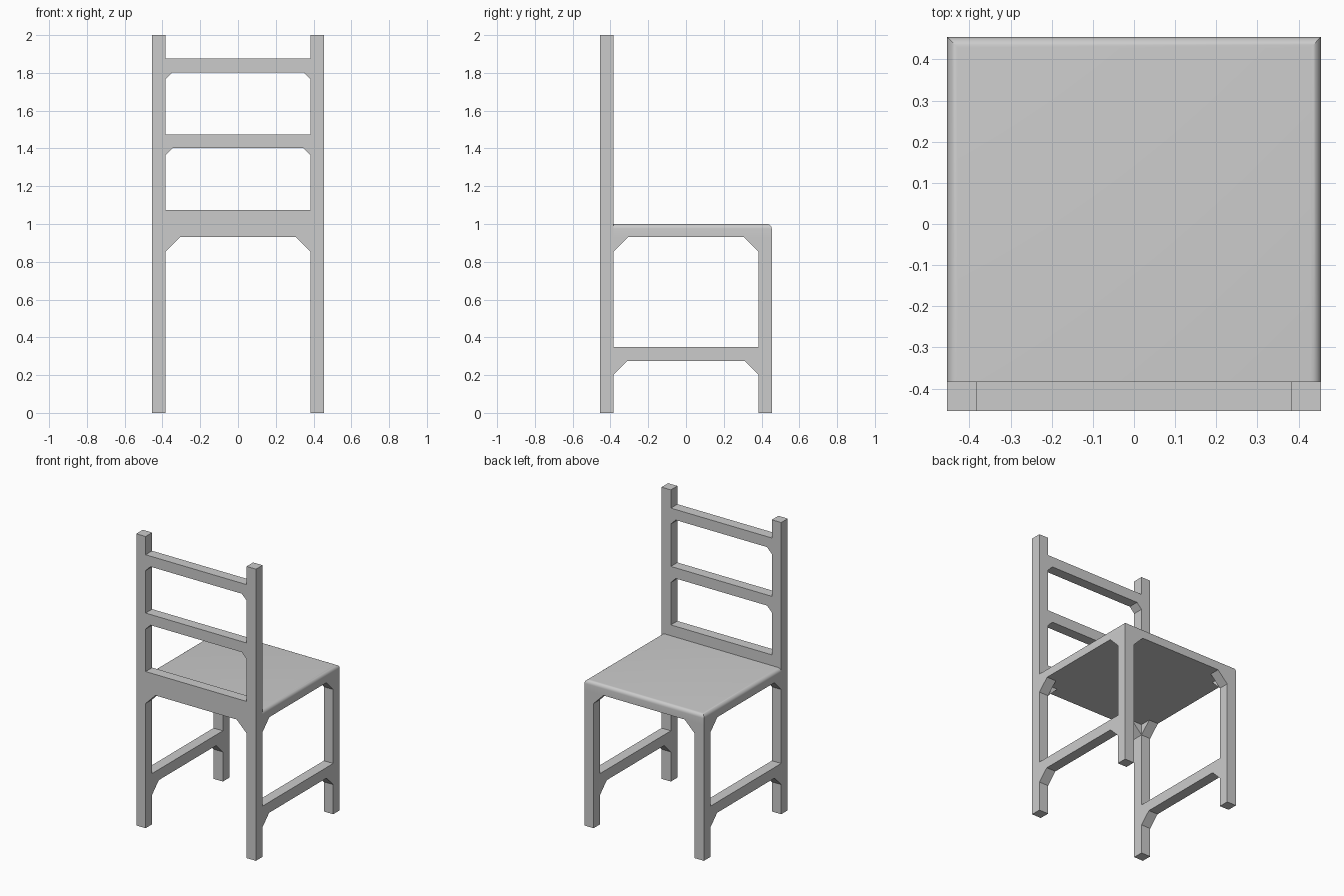
import bpy, bmesh
from mathutils import Vector

if "Cube" in bpy.data.objects:
    bpy.data.objects.remove(bpy.data.objects["Cube"])

OUT, INN = 0.454, 0.383          # outer and inner faces of the legs
MID, THICK = (OUT + INN) / 2, OUT - INN
SEAT_LOW, SEAT_TOP = 0.93, 1.0


def new_object(name, bm):
    bmesh.ops.recalc_face_normals(bm, faces=bm.faces)
    mesh = bpy.data.meshes.new(name)
    bm.to_mesh(mesh)
    bm.free()
    obj = bpy.data.objects.new(name, mesh)
    bpy.context.collection.objects.link(obj)
    return obj


def box(name, x0, x1, y0, y1, z0, z1, radius=0.0):
    bm = bmesh.new()
    bmesh.ops.create_cube(bm, size=1)
    for v in bm.verts:
        v.co = Vector((x1 if v.co.x > 0 else x0, y1 if v.co.y > 0 else y0, z1 if v.co.z > 0 else z0))
    if radius:
        # round the top edges, except the one against the back rail
        edges = [e for e in bm.edges if all(v.co.z == z1 or abs(v.co.z - z1) < 1e-5 for v in e.verts)
                 and any(v.co.y > 0 for v in e.verts)]
        bmesh.ops.bevel(bm, geom=edges, offset=radius, segments=6, profile=0.5, affect='EDGES')
    return new_object(name, bm)


def profile_bar(name, points, axis, offset):
    """Extrude a (along, z) profile to leg thickness; the bar runs along axis."""
    bm = bmesh.new()
    lo, hi = offset - THICK / 2, offset + THICK / 2
    place = (lambda a, d, z: (a, d, z)) if axis == 'X' else (lambda a, d, z: (d, a, z))
    face = bm.faces.new([bm.verts.new(place(a, lo, z)) for a, z in points])
    ext = bmesh.ops.extrude_face_region(bm, geom=[face])['geom']
    shift = Vector(place(0, hi - lo, 0))
    bmesh.ops.translate(bm, vec=shift, verts=[g for g in ext if isinstance(g, bmesh.types.BMVert)])
    return new_object(name, bm)


def braced_rail(name, z0, z1, brace, axis, offset):
    pts = [(-INN, z1), (-INN, z0 - brace), (-INN + brace, z0),
           (INN - brace, z0), (INN, z0 - brace), (INN, z1)]
    return profile_bar(name, pts, axis, offset)


def brace(name, side, axis, offset):
    pts = [(side * INN, SEAT_LOW), (side * INN, SEAT_LOW - 0.075), (side * (INN - 0.075), SEAT_LOW)]
    return profile_bar(name, pts, axis, offset)


# Seat with rounded sides and rounded far edge
seat = box("seat", -OUT, OUT, -INN, OUT, SEAT_LOW, SEAT_TOP, radius=0.025)
bpy.context.view_layer.objects.active = seat
seat.select_set(True)
bpy.ops.object.shade_smooth_by_angle()

# Backrest rails
braced_rail("back_seat_rail", SEAT_LOW, 1.074, 0.075, 'X', -MID)
braced_rail("lower_back_slat", 1.402, 1.475, 0.037, 'X', -MID)
braced_rail("upper_back_slat", 1.803, 1.875, 0.037, 'X', -MID)

for s, label in ((-1, "left"), (1, "right")):
    x0, x1 = sorted((s * INN, s * OUT))
    # Tall backrest posts and short seat legs
    box(f"{label}_back_post", x0, x1, -OUT, -INN, 0, 2)
    box(f"{label}_seat_leg", x0, x1, INN, OUT, 0, SEAT_LOW)
    # Side stretcher and the braces under the seat
    braced_rail(f"{label}_side_stretcher", 0.275, 0.348, 0.072, 'Y', s * MID)
    brace(f"{label}_seat_brace", s, 'X', MID)
    for t, end in ((-1, "near"), (1, "far")):
        brace(f"{label}_{end}_side_brace", t, 'Y', s * MID)
